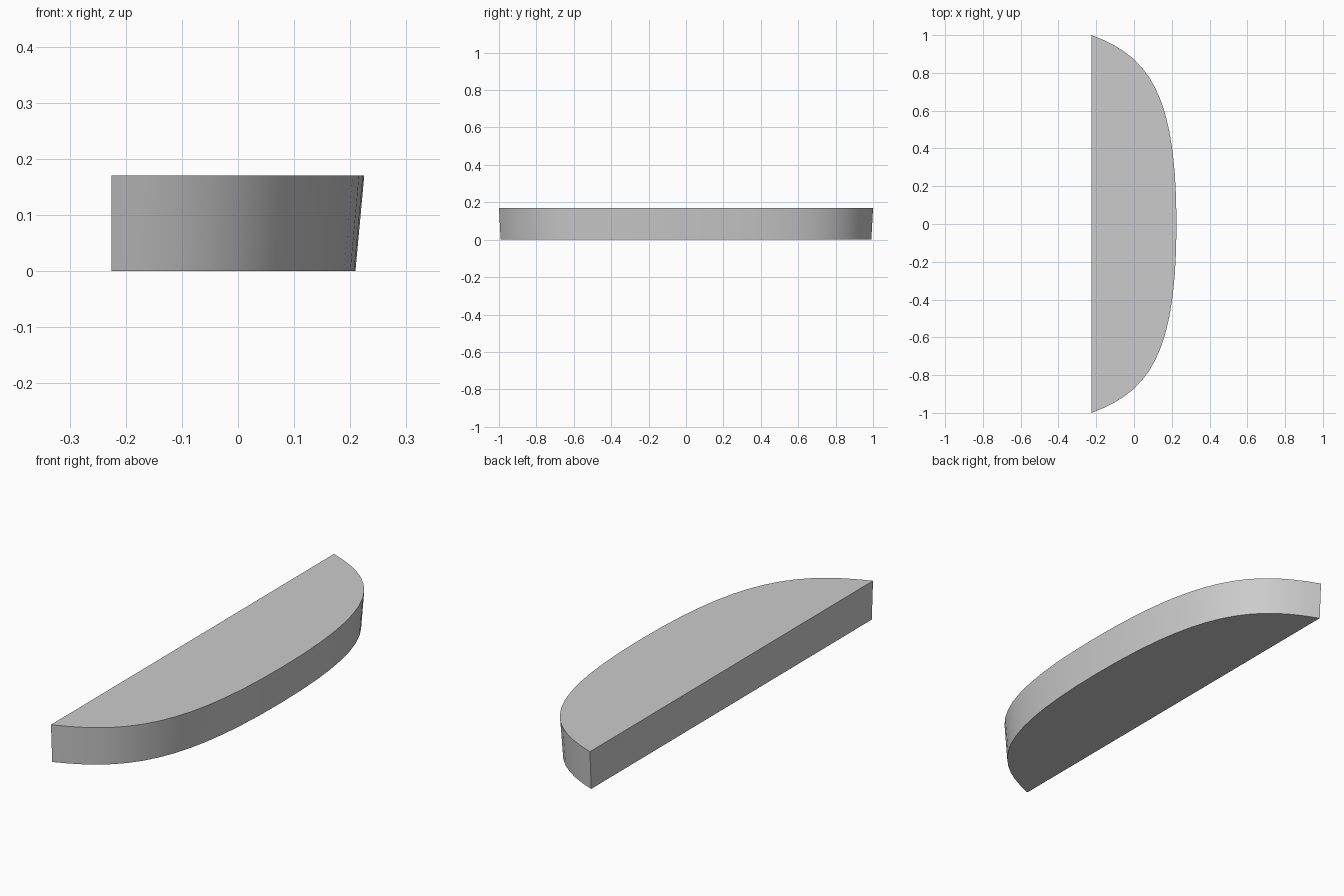
import bpy, bmesh
from mathutils import Vector
from mathutils.geometry import interpolate_bezier

if "Cube" in bpy.data.objects:
    bpy.data.objects.remove(bpy.data.objects["Cube"])

HEIGHT = 0.17
BACK = -0.225

# Half of the curved edge, from the pointed tip to the middle of the bow
half = interpolate_bezier(Vector((BACK, 1)), Vector((0.075, 0.889)),
                          Vector((0.225, 0.70)), Vector((0.225, 0)), 15)
outline = [(p.x, p.y) for p in half]
outline += [(x, -y) for x, y in reversed(outline[:-1])]

# Tapered slab: the lower outline is drawn in toward the straight side
bm = bmesh.new()
top = [bm.verts.new((x, y, HEIGHT)) for x, y in outline]
bottom = [bm.verts.new((BACK + (x - BACK) * 0.965, y * 0.991, 0))
          for x, y in outline]
bm.faces.new(top)
bm.faces.new(bottom)
for i in range(len(top)):
    j = (i + 1) % len(top)
    bm.faces.new((top[i], top[j], bottom[j], bottom[i]))
bmesh.ops.recalc_face_normals(bm, faces=bm.faces)

mesh = bpy.data.meshes.new("half_round_slab")
bm.to_mesh(mesh)
bm.free()
slab = bpy.data.objects.new("half_round_slab", mesh)
bpy.context.collection.objects.link(slab)

# Soft bow, crisp rims
bpy.context.view_layer.objects.active = slab
slab.select_set(True)
bpy.ops.object.shade_smooth_by_angle(angle=0.52)
